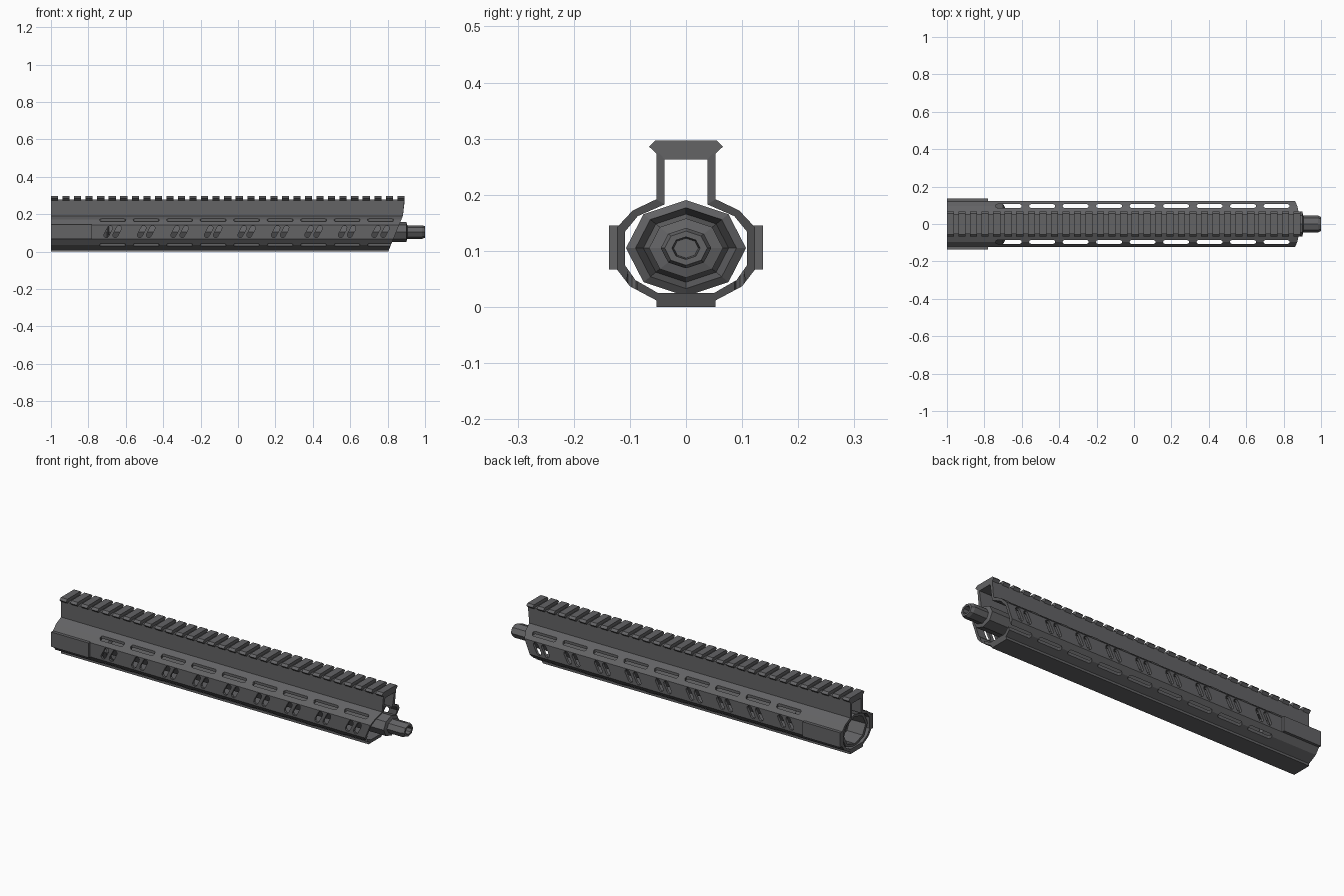
import bpy, bmesh, math
from mathutils import Matrix, Vector

cube = bpy.data.objects.get("Cube")
if cube:
    bpy.data.objects.remove(cube, do_unlink=True)

steel = bpy.data.materials.new("dark_gray_metal")
steel.use_nodes = True
gray = (0.125, 0.125, 0.13, 1)
steel.diffuse_color = gray
steel.node_tree.nodes["Principled BSDF"].inputs["Base Color"].default_value = gray


def finish(name, bm):
    bmesh.ops.recalc_face_normals(bm, faces=bm.faces)
    mesh = bpy.data.meshes.new(name)
    bm.to_mesh(mesh)
    bm.free()
    mesh.materials.append(steel)
    obj = bpy.data.objects.new(name, mesh)
    bpy.context.collection.objects.link(obj)
    return obj


def prism(bm, points, offset):
    """Solid between a flat outline and its copy moved by offset."""
    a = [bm.verts.new(p) for p in points]
    b = [bm.verts.new(Vector(p) + Vector(offset)) for p in points]
    bm.faces.new(a)
    bm.faces.new(b)
    for i in range(len(a)):
        j = (i + 1) % len(a)
        bm.faces.new((a[i], a[j], b[j], b[i]))


def stadium(length, width, steps=4):
    """Outline of a round-ended slot lying along the first axis."""
    r, pts = width / 2, []
    for side in (0, 1):
        cx = (length / 2 - r) * (1 - 2 * side)
        for k in range(steps + 1):
            t = math.pi * (k / steps - 0.5 + side)
            pts.append((cx + r * math.cos(t), r * math.sin(t)))
    return pts


def ring(half):
    """Mirror a half profile that starts and ends on the centre line."""
    return half + [(-y, z) for y, z in half[-2:0:-1]]


# Handguard shell: hollow section with a slanted front end
outer = ring([(0, .28), (.053, .28), (.053, .192), (.095, .172), (.123, .142),
              (.123, .067), (.1, .037), (.053, .012), (.053, 0), (0, 0)])
inner = ring([(0, .263), (.038, .263), (.038, .183), (.086, .162), (.109, .134),
              (.109, .075), (.09, .048), (.05, .025), (.04, .025), (0, .025)])
bm = bmesh.new()
loops = []
for profile in (outer, inner):
    loops.append([bm.verts.new((-1, y, z)) for y, z in profile])
    loops.append([bm.verts.new((min(.89, .803 + .41 * z), y, z)) for y, z in profile])
back_out, front_out, back_in, front_in = loops
for p, q in ((back_out, front_out), (back_in, front_in),
             (back_out, back_in), (front_out, front_in)):
    for i in range(len(p)):
        j = (i + 1) % len(p)
        bm.faces.new((p[i], p[j], q[j], q[i]))
shell = finish("handguard_shell", bm)

# Slot cutters: long slots on the sloped facets, slanted pairs on the sides
centres = [-.67 + .179 * i for i in range(9)]
bm = bmesh.new()
for x in centres:
    for y in (-.096, .096):
        prism(bm, [(x + u, y + v, -.1) for u, v in stadium(.14, .02)], (0, 0, .4))
long_cutter = finish("long_slot_cutter", bm)

bm = bmesh.new()
turn = Matrix.Rotation(math.radians(62), 2)
for x in centres:
    for dx in (-.024, .024):
        pts = [turn @ Vector(p) for p in stadium(.07, .026)]
        prism(bm, [(x + dx + p.x, -.3, .107 + p.y) for p in pts], (0, .6, 0))
slant_cutter = finish("slanted_slot_cutter", bm)

for cutter in (long_cutter, slant_cutter):
    cutter.hide_render = True
    cutter.hide_viewport = True
    mod = shell.modifiers.new(cutter.name, "BOOLEAN")
    mod.operation = "DIFFERENCE"
    mod.solver = "EXACT"
    mod.object = cutter

# Top rail: a row of six-sided cross teeth
bm = bmesh.new()
tooth = [(.053, .274), (.066, .286), (.055, .297),
         (-.055, .297), (-.066, .286), (-.053, .274)]
count, width = 31, .038
pitch = (1.89 - width) / (count - 1)
for i in range(count):
    prism(bm, [(-1 + i * pitch, y, z) for y, z in tooth], (width, 0, 0))
finish("rail_teeth", bm)

# Raised plates on both sides at the rear
bm = bmesh.new()
for s in (-1, 1):
    prism(bm, [(-1, s * y, z) for y, z in
               ((.12, .067), (.137, .067), (.137, .145), (.12, .145))], (.22, 0, 0))
finish("rear_side_plates", bm)

# Barrel with rear nut, collar and hollow tip: eight-sided, slightly flattened
steps = [(-.9, .06), (-.9, .088), (-.99, .09), (-.99, .107), (-.7, .107),
         (-.69, .09), (-.73, .076), (-.71, .066), (.9, .066), (.905, .045),
         (.985, .045), (1, .038), (1, .025), (.96, .022)]
bm = bmesh.new()
rings = []
for x, r in steps:
    rings.append([bm.verts.new((x, r * math.sin(k * math.pi / 4),
                                .105 + .8 * r * math.cos(k * math.pi / 4)))
                  for k in range(8)])
for p, q in zip(rings, rings[1:]):
    for i in range(8):
        j = (i + 1) % 8
        bm.faces.new((p[i], p[j], q[j], q[i]))
bm.faces.new(rings[0])
bm.faces.new(rings[-1])
finish("barrel", bm)
